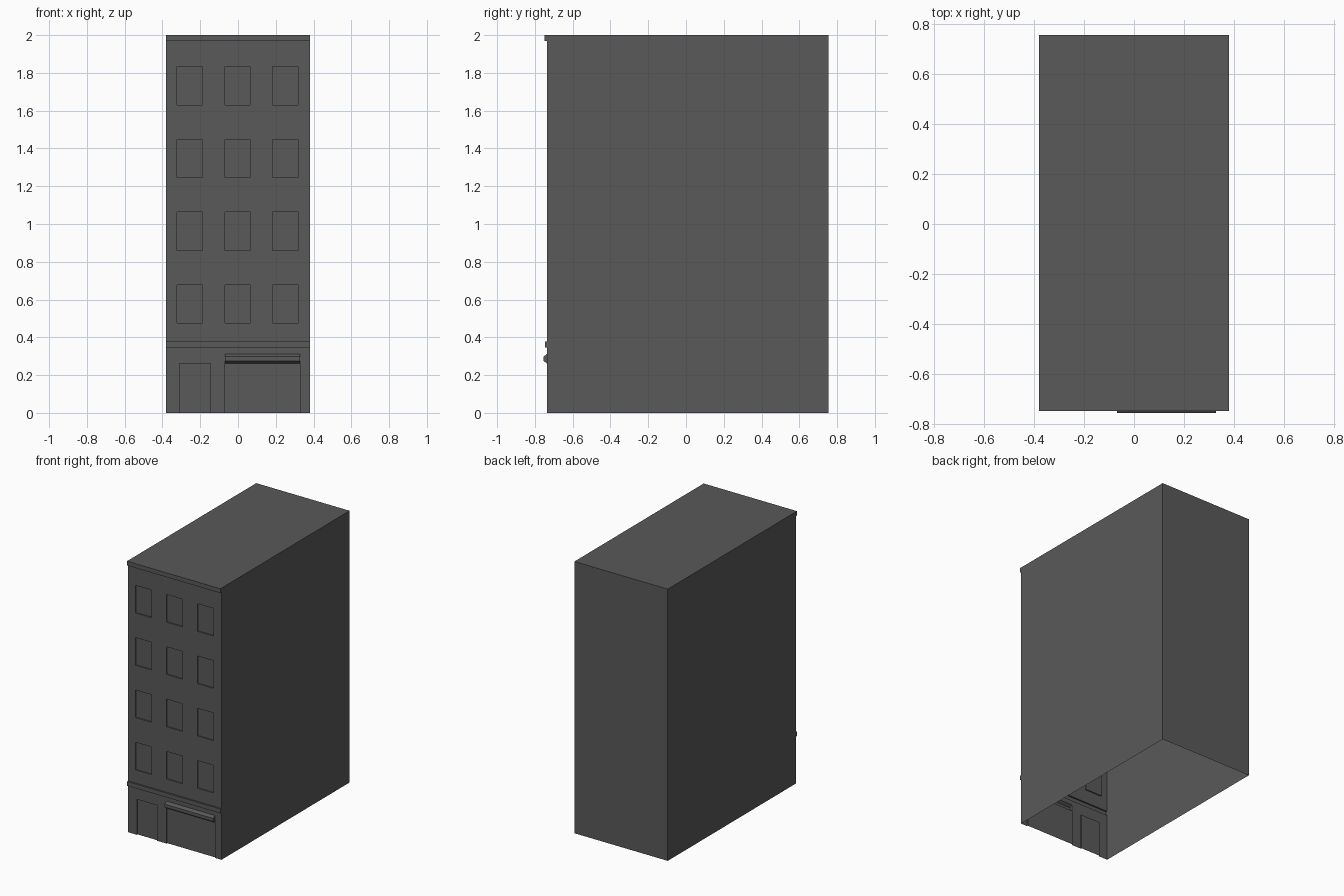
import bpy

if "Cube" in bpy.data.objects:
    bpy.data.objects.remove(bpy.data.objects["Cube"])

HALF_W, FRONT, BACK, TOP = 0.38, -0.735, 0.755, 2.0

# Dark grey finish for the whole building
dark = bpy.data.materials.new("dark_grey")
dark.diffuse_color = (0.1, 0.1, 0.1, 1)
dark.use_nodes = True
dark.node_tree.nodes["Principled BSDF"].inputs["Base Color"].default_value = dark.diffuse_color


def add_mesh(name, verts, faces):
    mesh = bpy.data.meshes.new(name)
    mesh.from_pydata(verts, [], faces)
    mesh.update()
    mesh.materials.append(dark)
    obj = bpy.data.objects.new(name, mesh)
    bpy.context.collection.objects.link(obj)
    return obj


def add_panel(name, x0, x1, z0, z1, depth):
    """Panel pushed into (+) or out of (-) the facade, with its reveals."""
    rim = [(x0, z0), (x1, z0), (x1, z1), (x0, z1)]
    verts = [(x, FRONT, z) for x, z in rim] + [(x, FRONT + depth, z) for x, z in rim]
    faces = [(4, 5, 6, 7)]
    for i in range(4):
        if i == 0 and z0 == 0:      # openings at street level have no sill
            continue
        j = (i + 1) % 4
        faces.append((i, j, j + 4, i + 4))
    add_mesh(name, verts, faces)


# Windows: four floors of three, slightly recessed
panels = []
for floor in range(4):
    z = 0.475 + 0.385 * floor
    for col in range(3):
        x = -0.255 + 0.2525 * col
        panels.append((f"window_{floor + 1}_{col + 1}", x - 0.067, x + 0.067, z, z + 0.203, 0.008))

# Street level openings, ledge and cornice
SHOP_L, SHOP_R, SHOP_TOP, AWN_TOP = -0.068, 0.327, 0.261, 0.312
panels += [
    ("door", -0.309, -0.146, 0, SHOP_TOP, 0.008),
    ("shop_window", SHOP_L, SHOP_R, 0, SHOP_TOP, 0.008),
    ("ledge", -HALF_W, HALF_W, 0.346, 0.378, -0.011),
    ("cornice", -HALF_W, HALF_W, 1.968, TOP, -0.013),
]
for p in panels:
    add_panel(*p)

# Facade wall: grid of cells, left open where panels sit
holes = [p[1:5] for p in panels] + [(SHOP_L, SHOP_R, SHOP_TOP, AWN_TOP)]
xs = sorted({round(v, 4) for h in holes for v in h[:2]} | {-HALF_W, HALF_W})
zs = sorted({round(v, 4) for h in holes for v in h[2:]} | {0, TOP})
verts = [(x, FRONT, z) for z in zs for x in xs]
faces, n = [], len(xs)
for r in range(len(zs) - 1):
    for c in range(n - 1):
        cx, cz = (xs[c] + xs[c + 1]) / 2, (zs[r] + zs[r + 1]) / 2
        if not any(a < cx < b and d < cz < e for a, b, d, e in holes):
            i = r * n + c
            faces.append((i, i + 1, i + n + 1, i + n))
add_mesh("facade", verts, faces)

# Awning: chamfered profile run along the shop front
profile = [(FRONT, SHOP_TOP), (-0.755, 0.275), (-0.755, 0.298), (FRONT, AWN_TOP)]
verts = [(x, y, z) for x in (SHOP_L, SHOP_R) for y, z in profile]
faces = [(i, i + 4, i + 5, i + 1) for i in range(3)] + [(3, 2, 1, 0), (4, 5, 6, 7)]
# end caps face outwards: -x on the left, +x on the right
faces[3:] = [(0, 1, 2, 3), (7, 6, 5, 4)]
add_mesh("awning", verts, faces)

# Side walls, back wall and flat roof (open underneath)
verts = [(x, y, z) for z in (0, TOP)
         for x, y in ((-HALF_W, FRONT), (HALF_W, FRONT), (HALF_W, BACK), (-HALF_W, BACK))]
add_mesh("walls_and_roof", verts, [(1, 2, 6, 5), (2, 3, 7, 6), (3, 0, 4, 7), (4, 5, 6, 7)])
